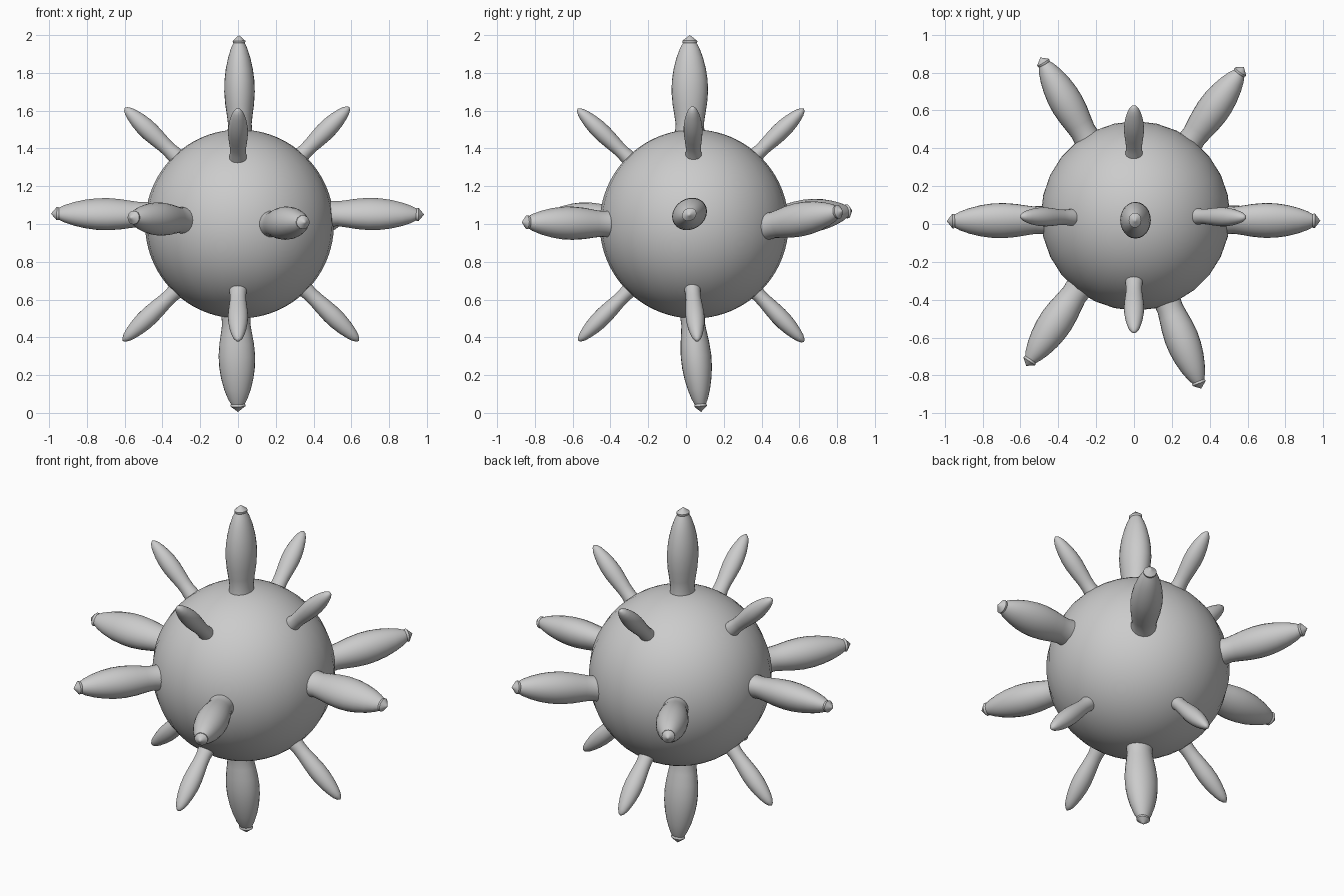
import bpy, bmesh, math
from mathutils import Vector, Matrix

if "Cube" in bpy.data.objects:
    bpy.data.objects.remove(bpy.data.objects["Cube"])

# (distance from root as fraction of length, radius)
LARGE = [(-0.22, 0.072), (0.0, 0.070), (0.06, 0.068), (0.15, 0.074), (0.27, 0.083),
         (0.4, 0.088), (0.52, 0.086), (0.64, 0.078), (0.76, 0.064), (0.86, 0.047),
         (0.915, 0.033), (0.925, 0.036), (0.94, 0.036), (0.965, 0.021), (0.985, 0.009), (1.0, 0)]
SMALL = [(-0.2, 0.046), (0.0, 0.043), (0.07, 0.040), (0.18, 0.041), (0.32, 0.046), (0.47, 0.050),
         (0.6, 0.049), (0.73, 0.043), (0.84, 0.034), (0.92, 0.025), (0.975, 0.013), (1.0, 0)]


def lathe(name, profile, root, tip, major, wide, narrow, sides=24):
    """Revolve a profile along root->tip with an elliptical section."""
    root, tip = Vector(root), Vector(tip)
    axis = tip - root
    length = axis.length
    w = axis.normalized()
    u = Vector(major)
    u = (u - w * u.dot(w)).normalized()
    v = w.cross(u)
    bm = bmesh.new()
    rings = []
    for t, r in profile:
        c = root + w * (t * length)
        if r == 0:
            rings.append([bm.verts.new(c)])
            continue
        rings.append([bm.verts.new(c + u * (r * wide * math.cos(a)) + v * (r * narrow * math.sin(a)))
                      for a in (2 * math.pi * i / sides for i in range(sides))])
    bm.faces.new(rings[0][::-1])
    for a, b in zip(rings, rings[1:]):
        for i in range(sides):
            j = (i + 1) % sides
            bm.faces.new((a[i], a[j], b[0]) if len(b) == 1 else (a[i], a[j], b[j], b[i]))
    me = bpy.data.meshes.new(name)
    bm.to_mesh(me)
    bm.free()
    ob = bpy.data.objects.new(name, me)
    bpy.context.collection.objects.link(ob)
    smooth(ob)
    return ob


def smooth(ob):
    bpy.ops.object.select_all(action='DESELECT')
    ob.select_set(True)
    bpy.context.view_layer.objects.active = ob
    bpy.ops.object.shade_smooth_by_angle(angle=math.radians(40))


# Round body
bpy.ops.mesh.primitive_uv_sphere_add(segments=28, ring_count=48, radius=0.5, location=(0.008, 0.043, 1.0))
body = bpy.context.object
body.name = "body"
smooth(body)

# Large spikes: root, tip, direction of the wider section axis
large = {
    "top": ((0.01, 0.02, 1.5), (0.005, 0.02, 2.0), (0, 1, 0)),
    "bottom": ((-0.01, 0.035, 0.5), (0, 0.08, 0.005), (1, 0, 0)),
    "left": ((-0.49, 0.02, 1.05), (-0.99, 0.015, 1.055), (0, 1, 0.6)),
    "right": ((0.50, 0.02, 1.055), (0.985, 0.017, 1.05), (0, 1, 0.65)),
    "back_right": ((0.30, 0.44, 0.99), (0.58, 0.83, 1.07), (0, 0, 1)),
    "back_left": ((-0.255, 0.465, 1.02), (-0.495, 0.88, 1.07), (0, 0, 1)),
    "front_left": ((-0.30, -0.35, 1.02), (-0.57, -0.75, 1.035), (1, -1, 0)),
    "front_right": ((0.18, -0.42, 1.0), (0.355, -0.87, 1.01), (1, 0.4, 0)),
}
for name, (root, tip, major) in large.items():
    k = 1.1 if name in ("top", "bottom", "left", "right") else 1.02
    lathe(name + "_large_spike", LARGE, root, tip, major, k, 2.02 - k)

# Small diagonal spikes, upper and lower rings
small = {
    "upper_right": ((0.34, 0.04, 1.37), (0.59, 0.035, 1.62)),
    "upper_left": ((-0.345, 0.035, 1.375), (-0.60, 0.04, 1.615)),
    "lower_right": ((0.36, 0.035, 0.65), (0.64, 0.06, 0.38)),
    "lower_left": ((-0.335, 0.035, 0.64), (-0.61, 0.055, 0.38)),
    "upper_back": ((0.0, 0.375, 1.37), (0.0, 0.625, 1.61)),
    "upper_front": ((0.0, -0.315, 1.36), (0.0, -0.575, 1.61)),
    "lower_back": ((0.0, 0.37, 0.64), (0.0, 0.625, 0.375)),
    "lower_front": ((0.0, -0.31, 0.64), (0.0, -0.57, 0.38)),
}
for name, (root, tip) in small.items():
    k = 1.06 if name.endswith(("front", "back")) else 1.0
    major = (1, 0, 0) if k > 1 else (0, 1, 0)
    lathe(name + "_small_spike", SMALL, root, tip, major, k, 2 - k)
